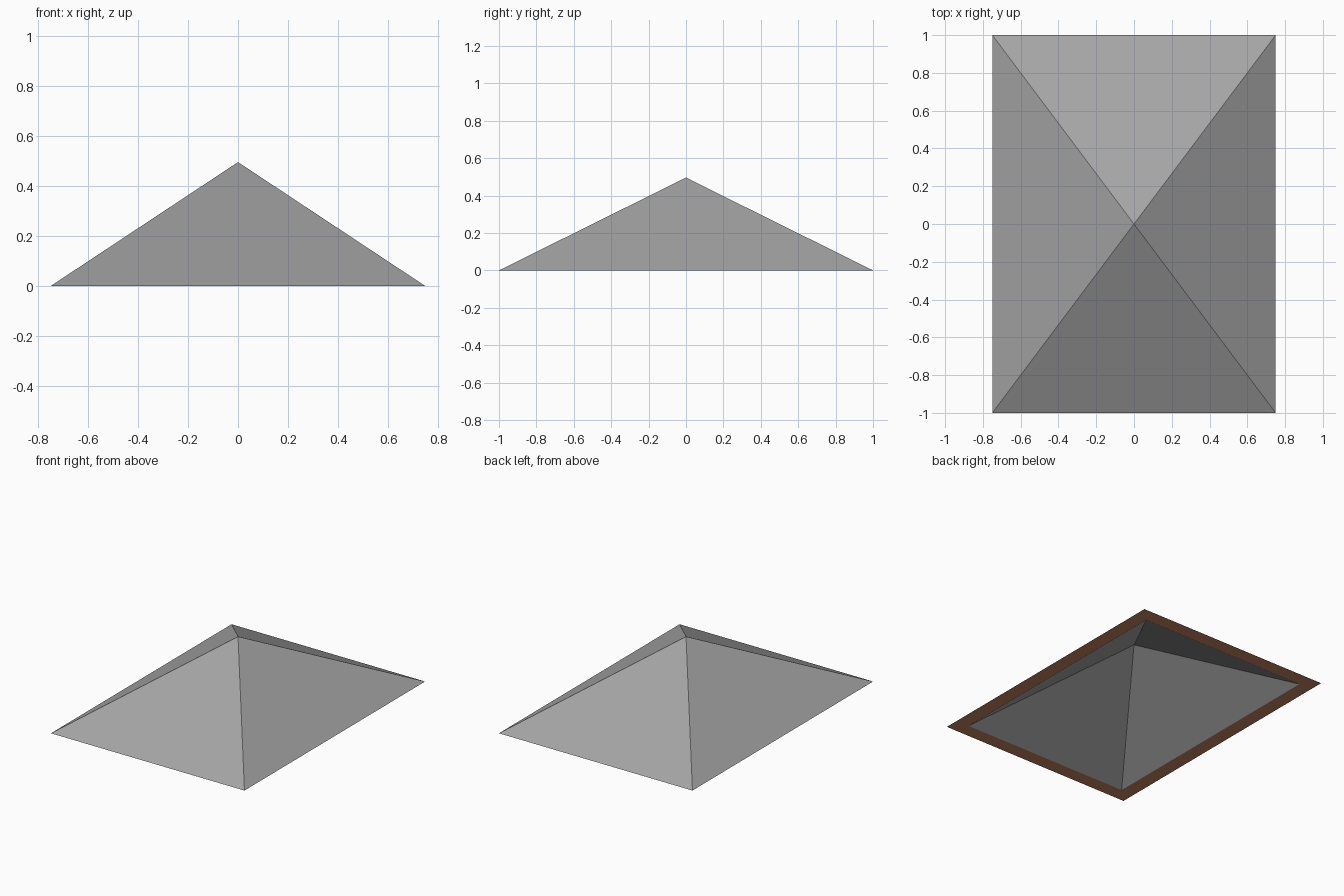
import bpy

if "Cube" in bpy.data.objects:
    bpy.data.objects.remove(bpy.data.objects["Cube"])

# two flat colours
def material(name, rgb):
    m = bpy.data.materials.new(name)
    m.diffuse_color = (*rgb, 1.0)
    m.use_nodes = True
    m.node_tree.nodes["Principled BSDF"].inputs["Base Color"].default_value = m.diffuse_color
    return m

slate = material("slate_grey", (0.376, 0.376, 0.376))
wood = material("wood_brown", (0.55, 0.24, 0.12))

def ring(hx, hy, z=0.0):
    return [(-hx, -hy, z), (hx, -hy, z), (hx, hy, z), (-hx, hy, z)]

def add(name, verts, faces, mat):
    me = bpy.data.meshes.new(name)
    me.from_pydata(verts, [], faces)
    me.materials.append(mat)
    ob = bpy.data.objects.new(name, me)
    bpy.context.collection.objects.link(ob)
    return ob

OUTER, INNER = (0.75, 1.0), (0.65, 0.9)
around = [(i, (i + 1) % 4) for i in range(4)]

# outer roof slopes
add("roof_cover", ring(*OUTER) + [(0, 0, 0.496)],
    [(a, b, 4) for a, b in around], slate)

# inner ceiling slopes, facing down into the hollow
add("roof_lining", ring(*INNER) + [(0, 0, 0.452)],
    [(b, a, 4) for a, b in around], slate)

# flat wooden rim closing the eaves, facing down
add("eaves_rim", ring(*OUTER) + ring(*INNER),
    [(b, a, a + 4, b + 4) for a, b in around], wood)
